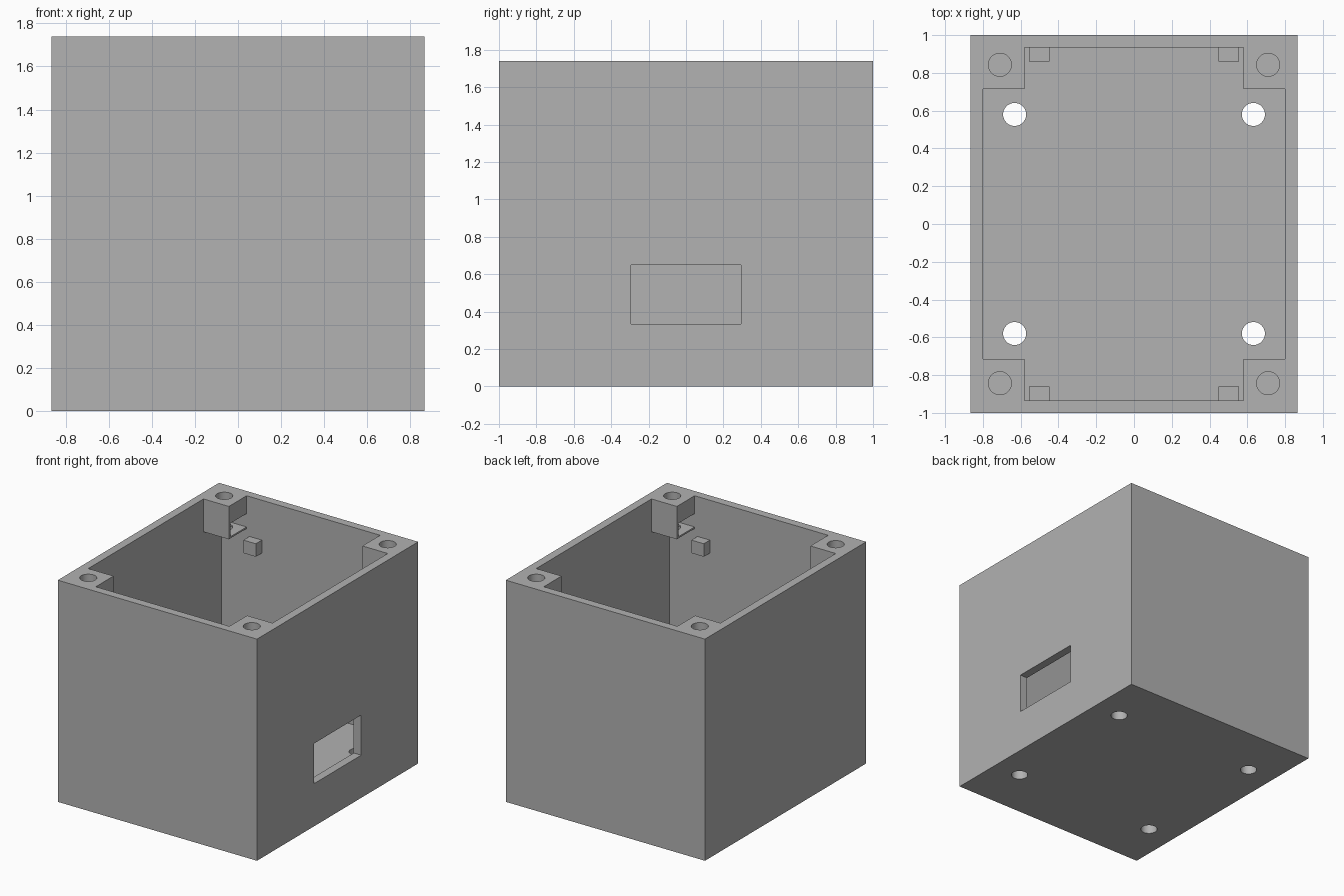
import bpy

scene = bpy.context.scene
if "Cube" in bpy.data.objects:
    bpy.data.objects.remove(bpy.data.objects["Cube"], do_unlink=True)

grey = bpy.data.materials.new("plain grey")
grey.use_nodes = True
COLOUR = (0.445, 0.445, 0.445, 1)
grey.diffuse_color = COLOUR
grey.node_tree.nodes["Principled BSDF"].inputs["Base Color"].default_value = COLOUR

# Main dimensions
HX, HY, TOP = 0.865, 1.0, 1.74
IX, IY, FLOOR = 0.80, 0.935, 0.19
POST_X, POST_Y, POST_Z = 0.58, 0.715, 1.482
SIGNS = [(sx, sy) for sx in (-1, 1) for sy in (-1, 1)]


def box(name, a, b):
    """Axis-aligned box between two corners."""
    lo = [min(p) for p in zip(a, b)]
    hi = [max(p) for p in zip(a, b)]
    bpy.ops.mesh.primitive_cube_add(size=1, location=[(p + q) / 2 for p, q in zip(lo, hi)])
    ob = bpy.context.object
    ob.name = name
    ob.scale = [q - p for p, q in zip(lo, hi)]
    bpy.ops.object.transform_apply(location=True, rotation=False, scale=True)
    ob.data.materials.append(grey)
    return ob


def rod(name, x, y, z0, z1, r=0.061):
    """Vertical cylinder."""
    bpy.ops.mesh.primitive_cylinder_add(vertices=40, radius=r, depth=z1 - z0,
                                        location=(x, y, (z0 + z1) / 2))
    ob = bpy.context.object
    ob.name = name
    ob.data.materials.append(grey)
    return ob


def combine(target, tool, operation):
    """Apply a boolean and discard the tool."""
    mod = target.modifiers.new("combine", 'BOOLEAN')
    mod.operation = operation
    mod.solver = 'EXACT'
    mod.object = tool
    bpy.context.view_layer.objects.active = target
    bpy.ops.object.modifier_apply(modifier=mod.name)
    bpy.data.objects.remove(tool, do_unlink=True)


# Hollow open-topped shell
body = box("enclosure", (-HX, -HY, 0), (HX, HY, TOP))
combine(body, box("cavity", (-IX, -IY, FLOOR), (IX, IY, TOP + 0.1)), 'DIFFERENCE')

for sx, sy in SIGNS:
    # Corner screw post hanging from the rim, sunk into both walls
    post = box("corner_post", (sx * POST_X, sy * POST_Y, POST_Z),
               (sx * (IX + 0.03), sy * (IY + 0.03), TOP))
    combine(body, post, 'UNION')
    # Nut slot open to the inside
    slot = box("nut_slot", (sx * (POST_X - 0.05), sy * 0.735, 1.495),
               (sx * 0.79, sy * IY, 1.60))
    combine(body, slot, 'DIFFERENCE')
    # Screw hole through the post
    combine(body, rod("screw_hole", sx * 0.71, sy * 0.843, 1.4, TOP + 0.1), 'DIFFERENCE')
    # Mounting hole through the floor
    combine(body, rod("floor_hole", sx * 0.632, sy * 0.58, -0.1, FLOOR + 0.1), 'DIFFERENCE')
    # Small support block on the end wall
    block = box("support_block", (sx * 0.447, sy * 0.86, 1.325),
                (sx * 0.555, sy * (IY + 0.02), 1.427))
    combine(body, block, 'UNION')

# Rectangular port in the left wall
combine(body, box("port", (IX - 0.05, -0.293, 0.335), (HX + 0.1, 0.293, 0.65)), 'DIFFERENCE')

# Crisp flat walls, smooth round holes
bpy.ops.object.select_all(action='DESELECT')
body.select_set(True)
bpy.context.view_layer.objects.active = body
bpy.ops.object.shade_smooth_by_angle(angle=0.5)
